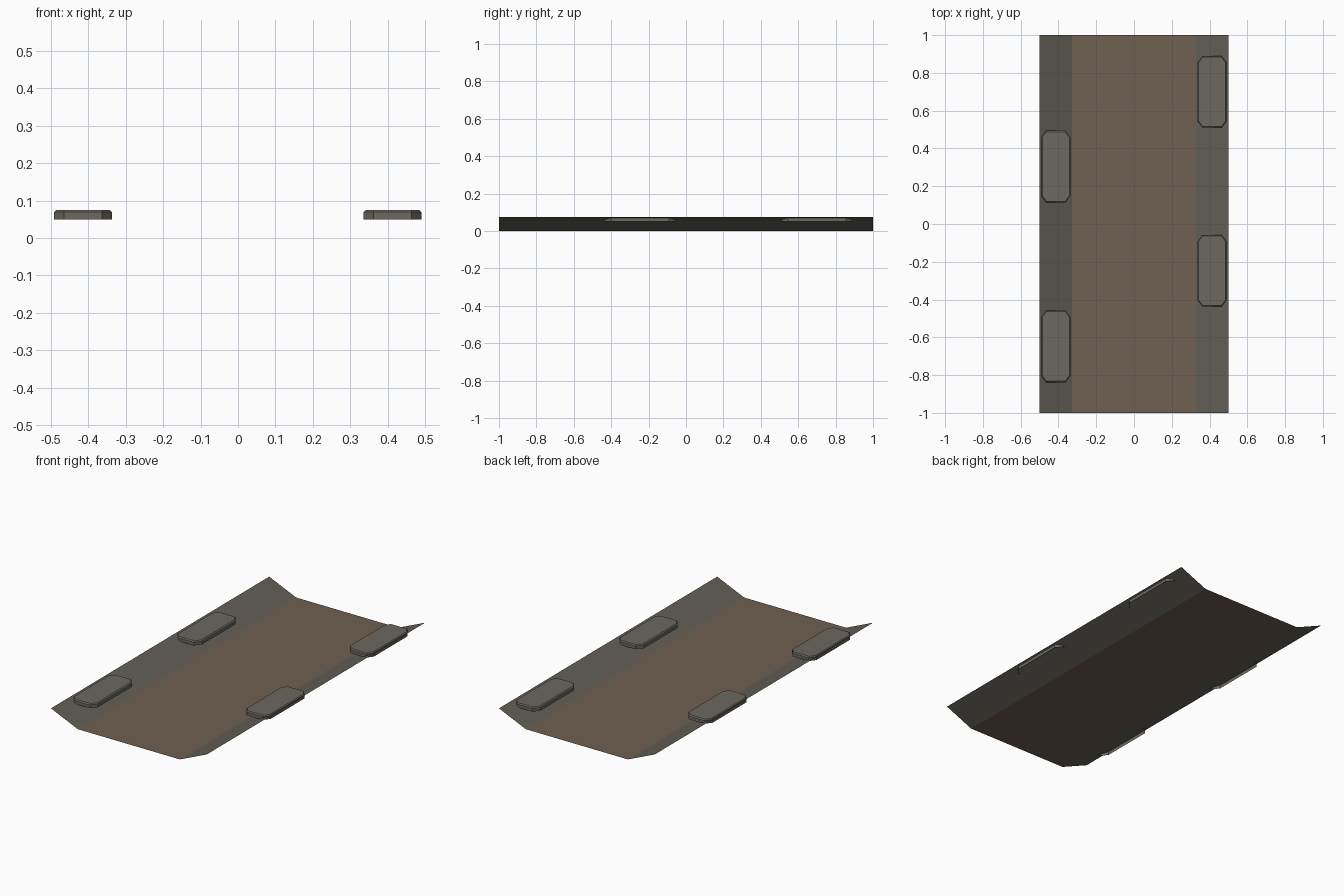
import bpy, bmesh

if "Cube" in bpy.data.objects:
    bpy.data.objects.remove(bpy.data.objects["Cube"])


def material(name, rgb):
    m = bpy.data.materials.new(name)
    m.diffuse_color = (*rgb, 1)
    m.use_nodes = True
    m.node_tree.nodes["Principled BSDF"].inputs["Base Color"].default_value = m.diffuse_color
    return m


def make_object(name, bm, mats):
    mesh = bpy.data.meshes.new(name)
    bm.to_mesh(mesh)
    bm.free()
    for m in mats:
        mesh.materials.append(m)
    obj = bpy.data.objects.new(name, mesh)
    bpy.context.collection.objects.link(obj)
    return obj


dirt = material("dirt", (0.16, 0.117, 0.084))
verge = material("verge", (0.125, 0.115, 0.095))
stone = material("stone", (0.15, 0.14, 0.115))

# Path sheet: flat dirt middle with a raised verge on each side
bm = bmesh.new()
profile = [(-0.5, 0.075), (-0.327, 0), (0.327, 0), (0.5, 0.075)]
rows = [[bm.verts.new((x, y, z)) for x, z in profile] for y in (-1, 1)]
for i in range(3):
    f = bm.faces.new((rows[0][i], rows[0][i + 1], rows[1][i + 1], rows[1][i]))
    f.material_index = 0 if i == 1 else 1
make_object("path", bm, [dirt, verge])


# Edging stones: eight-sided slabs with a bevelled top, open underneath
def edging_stone(name, cx, cy, w=0.0775, l=0.19):
    bm = bmesh.new()
    rings = []
    for z, inset in ((0.05, 0), (0.069, 0), (0.075, 0.006)):
        a, b = w - inset, l - inset
        c, d = w - 0.027, l - 0.035
        outline = [(a, -d), (a, d), (c, b), (-c, b),
                   (-a, d), (-a, -d), (-c, -b), (c, -b)]
        rings.append([bm.verts.new((cx + x, cy + y, z)) for x, y in outline])
    for lo, hi in zip(rings, rings[1:]):
        for i in range(8):
            j = (i + 1) % 8
            bm.faces.new((lo[i], lo[j], hi[j], hi[i]))
    bm.faces.new(rings[-1])
    return make_object(name, bm, [stone])


for n, y in enumerate((-0.648, 0.304), 1):
    edging_stone(f"left_stone_{n}", -0.414, y)
for n, y in enumerate((-0.247, 0.70), 1):
    edging_stone(f"right_stone_{n}", 0.413, y)
